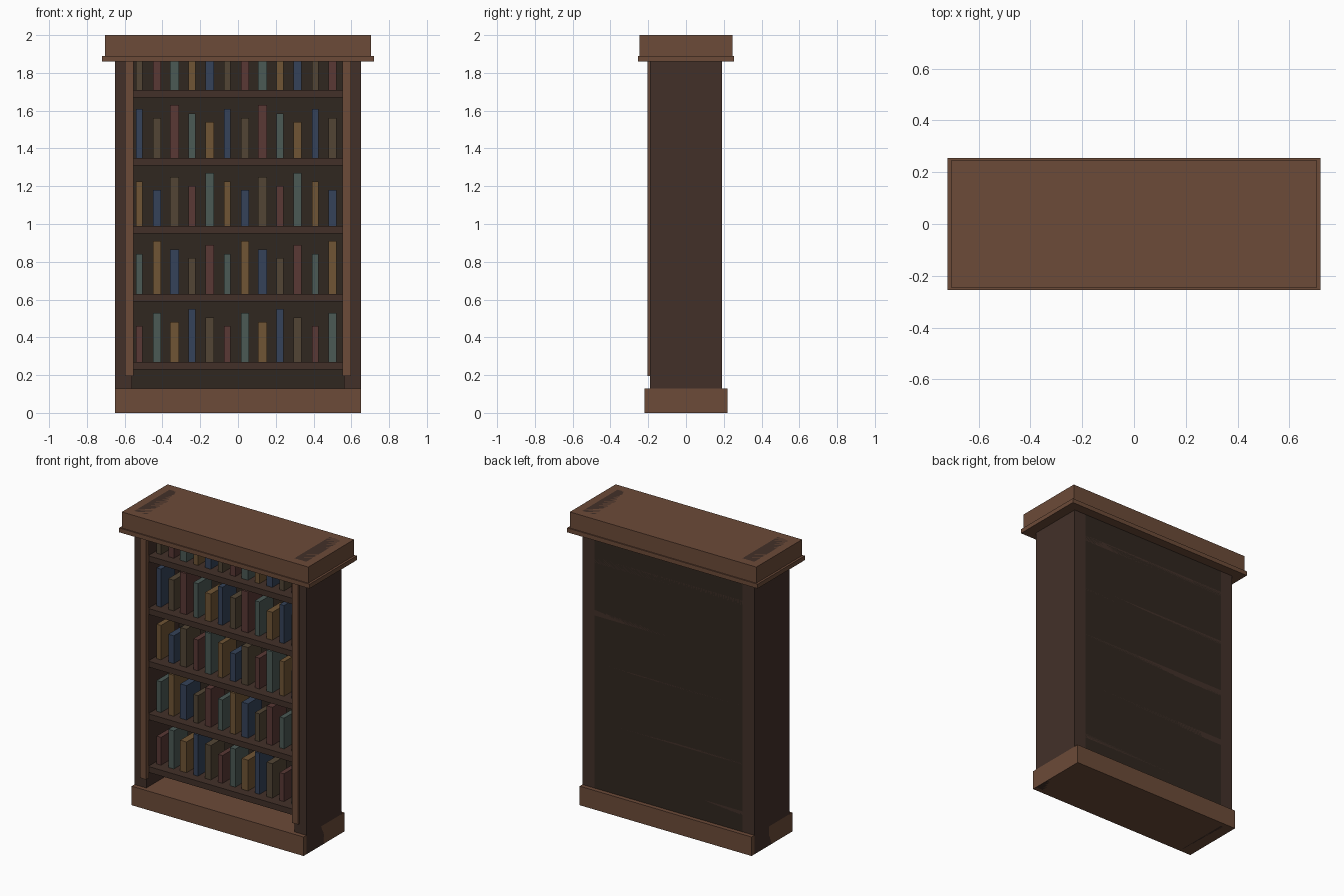
import bpy

if "Cube" in bpy.data.objects:
    bpy.data.objects.remove(bpy.data.objects["Cube"])


def material(name, rgb):
    m = bpy.data.materials.new(name)
    m.diffuse_color = (*rgb, 1)
    m.use_nodes = True
    m.node_tree.nodes["Principled BSDF"].inputs["Base Color"].default_value = m.diffuse_color
    return m


def box(name, lo, hi, mat):
    """Axis-aligned box between two corners."""
    verts = [(x, y, z) for x in (lo[0], hi[0]) for y in (lo[1], hi[1]) for z in (lo[2], hi[2])]
    faces = [(0, 1, 3, 2), (4, 6, 7, 5), (0, 4, 5, 1), (2, 3, 7, 6), (0, 2, 6, 4), (1, 5, 7, 3)]
    mesh = bpy.data.meshes.new(name)
    mesh.from_pydata(verts, [], faces)
    mesh.materials.append(mat)
    obj = bpy.data.objects.new(name, mesh)
    bpy.context.collection.objects.link(obj)
    return obj


wood = material("wood", (0.15, 0.07, 0.04))
dark = material("dark_wood", (0.055, 0.03, 0.022))
panel = material("panel_wood", (0.03, 0.02, 0.014))
covers = [material("cover_" + n, c) for n, c in (
    ("red", (0.10, 0.04, 0.035)), ("teal", (0.07, 0.10, 0.09)), ("gold", (0.16, 0.09, 0.035)),
    ("blue", (0.035, 0.055, 0.10)), ("brown", (0.085, 0.06, 0.035)))]

# Carcass: plinth, back, cornice and its moulding
box("plinth", (-0.65, -0.22, 0), (0.65, 0.22, 0.13), wood)
box("back_panel", (-0.56, 0.16, 0.1), (0.56, 0.19, 1.9), panel)
box("cornice", (-0.705, -0.247, 1.89), (0.705, 0.247, 2.0), wood)
box("cornice_moulding", (-0.72, -0.255, 1.86), (0.72, 0.255, 1.89), wood)

# Side walls and front trim strips, mirrored left and right
for side, s in (("left", -1), ("right", 1)):
    x0, x1 = sorted((s * 0.56, s * 0.65))
    box(side + "_wall", (x0, -0.19, 0), (x1, 0.19, 2.0), dark)
    x0, x1 = sorted((s * 0.552, s * 0.597))
    box(side + "_trim", (x0, -0.205, 0.195), (x1, -0.175, 1.87), wood)

# Shelves, each with a row of books whose sizes and colours cycle
heights = (0.19, 0.26, 0.21, 0.28, 0.235)
widths = (0.034, 0.042, 0.048, 0.036, 0.044)
for row in range(5):
    top = 0.27 + 0.36 * row
    box(f"shelf_{row + 1}", (-0.56, -0.17, top - 0.04), (0.56, 0.19, top), dark)
    for i in range(12):
        x = -0.522 + 0.093 * i
        w = widths[i % 5] / 2
        h = heights[(i + 2 * row) % 5]
        box(f"book_{row + 1}_{i + 1}", (x - w, -0.11, top), (x + w, 0.04, top + h),
            covers[(i + row) % 5])
